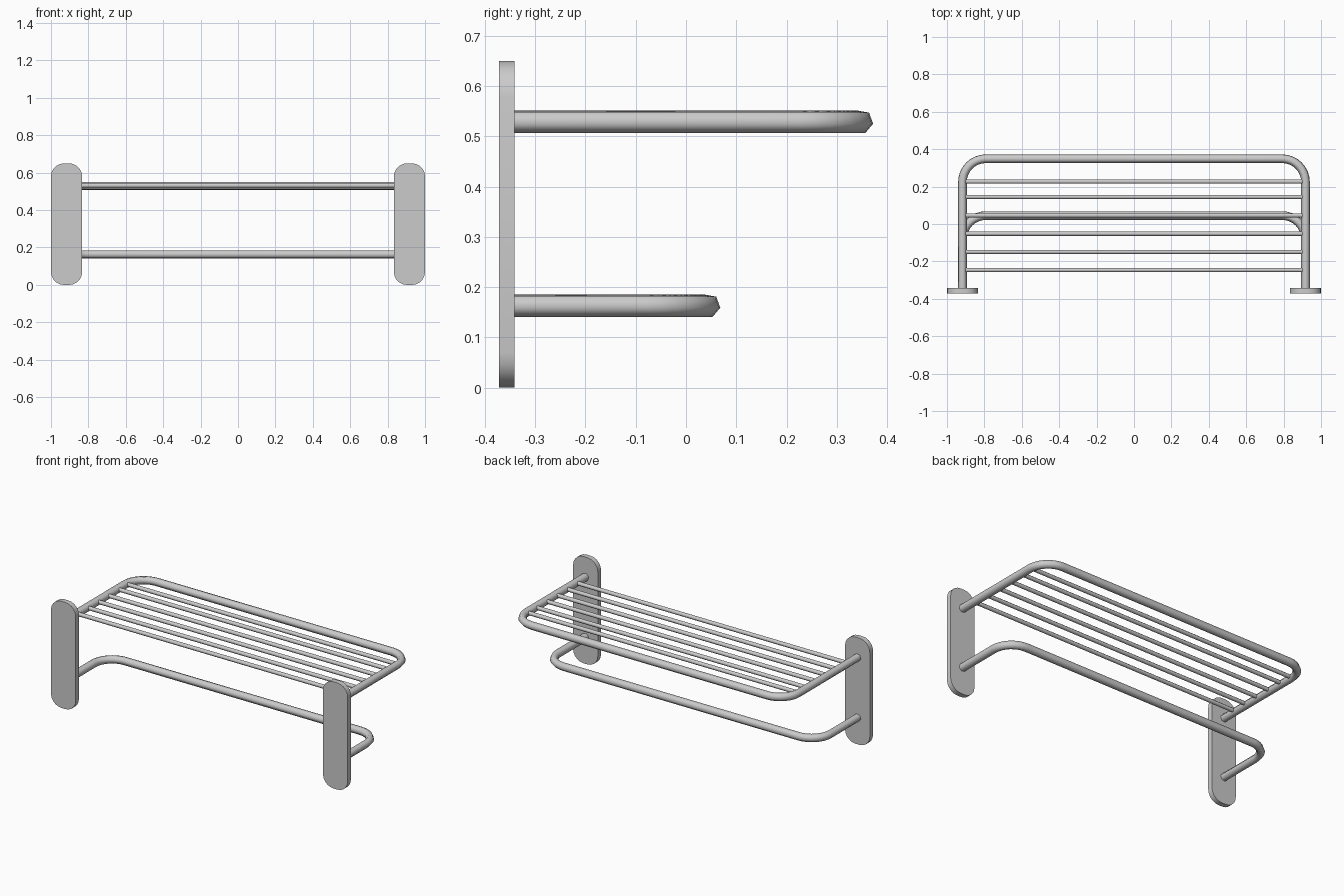
import bpy, bmesh
from math import sin, cos, pi, radians
from mathutils import Vector

if "Cube" in bpy.data.objects:
    bpy.data.objects.remove(bpy.data.objects["Cube"])


def finish(name, bm, angle=50):
    bmesh.ops.recalc_face_normals(bm, faces=bm.faces)
    me = bpy.data.meshes.new(name)
    bm.to_mesh(me)
    bm.free()
    ob = bpy.data.objects.new(name, me)
    bpy.context.collection.objects.link(ob)
    bpy.ops.object.select_all(action='DESELECT')
    ob.select_set(True)
    bpy.context.view_layer.objects.active = ob
    bpy.ops.object.shade_smooth_by_angle(angle=radians(angle))
    return ob


def tube(name, path, radius, sides, phase):
    """Sweep a regular polygon along a path lying in a horizontal plane."""
    bm = bmesh.new()
    rings = []
    for i, p in enumerate(path):
        a, b = path[max(i - 1, 0)], path[min(i + 1, len(path) - 1)]
        t = (b - a).normalized()
        out = Vector((-t.y, t.x, 0))
        rings.append([bm.verts.new(p + radius * (out * cos(phase + 2 * pi * k / sides)
                      + Vector((0, 0, sin(phase + 2 * pi * k / sides))))) for k in range(sides)])
    for r0, r1 in zip(rings, rings[1:]):
        for k in range(sides):
            n = (k + 1) % sides
            bm.faces.new((r0[k], r0[n], r1[n], r1[k]))
    bm.faces.new(rings[0])
    bm.faces.new(rings[-1])
    return finish(name, bm, 65)


def u_path(half, back, front, z, r, steps=8):
    """Left leg, two rounded corners and right leg of a U-shaped rail."""
    left = [Vector((-half, back, z))]
    for i in range(steps + 1):
        a = pi - pi / 2 * i / steps
        left.append(Vector((-half + r + r * cos(a), front - r + r * sin(a), z)))
    return left + [Vector((-p.x, p.y, p.z)) for p in reversed(left)]


def wall_plate(name, cx, w=0.167, h=0.65, r=0.07, y0=-0.372, y1=-0.341, steps=5):
    bm = bmesh.new()
    ring = []
    for q, (sx, sz) in enumerate([(1, 1), (-1, 1), (-1, -1), (1, -1)]):
        for i in range(steps + 1):
            a = pi / 2 * (q + i / steps)
            ring.append(bm.verts.new((cx + sx * (w / 2 - r) + r * cos(a), y0,
                                      h / 2 + sz * (h / 2 - r) + r * sin(a))))
    face = bm.faces.new(ring)
    ext = bmesh.ops.extrude_face_region(bm, geom=[face])
    bmesh.ops.translate(bm, vec=(0, y1 - y0, 0),
                        verts=[v for v in ext['geom'] if isinstance(v, bmesh.types.BMVert)])
    if face.is_valid and len(bm.faces) == len(ring) + 1:
        bm.faces.new(ring)
    return finish(name, bm)


# Wall plates
for side, s in (("left", -1), ("right", 1)):
    wall_plate(side + "_wall_plate", s * 0.9165)

# Shelf frame and lower towel rail (six-sided tubes)
tube("shelf_frame", u_path(0.917, -0.345, 0.349, 0.529, 0.125), 0.0235, 6, radians(-10))
tube("towel_rail", u_path(0.917, -0.345, 0.045, 0.163, 0.125), 0.0235, 6, radians(-10))

# Shelf rods
for i, y in enumerate((0.227, 0.145, 0.046, -0.052, -0.149, -0.246)):
    tube(f"shelf_rod_{i + 1}", [Vector((-0.91, y, 0.531)), Vector((0.91, y, 0.531))],
         0.012, 8, pi / 8)
